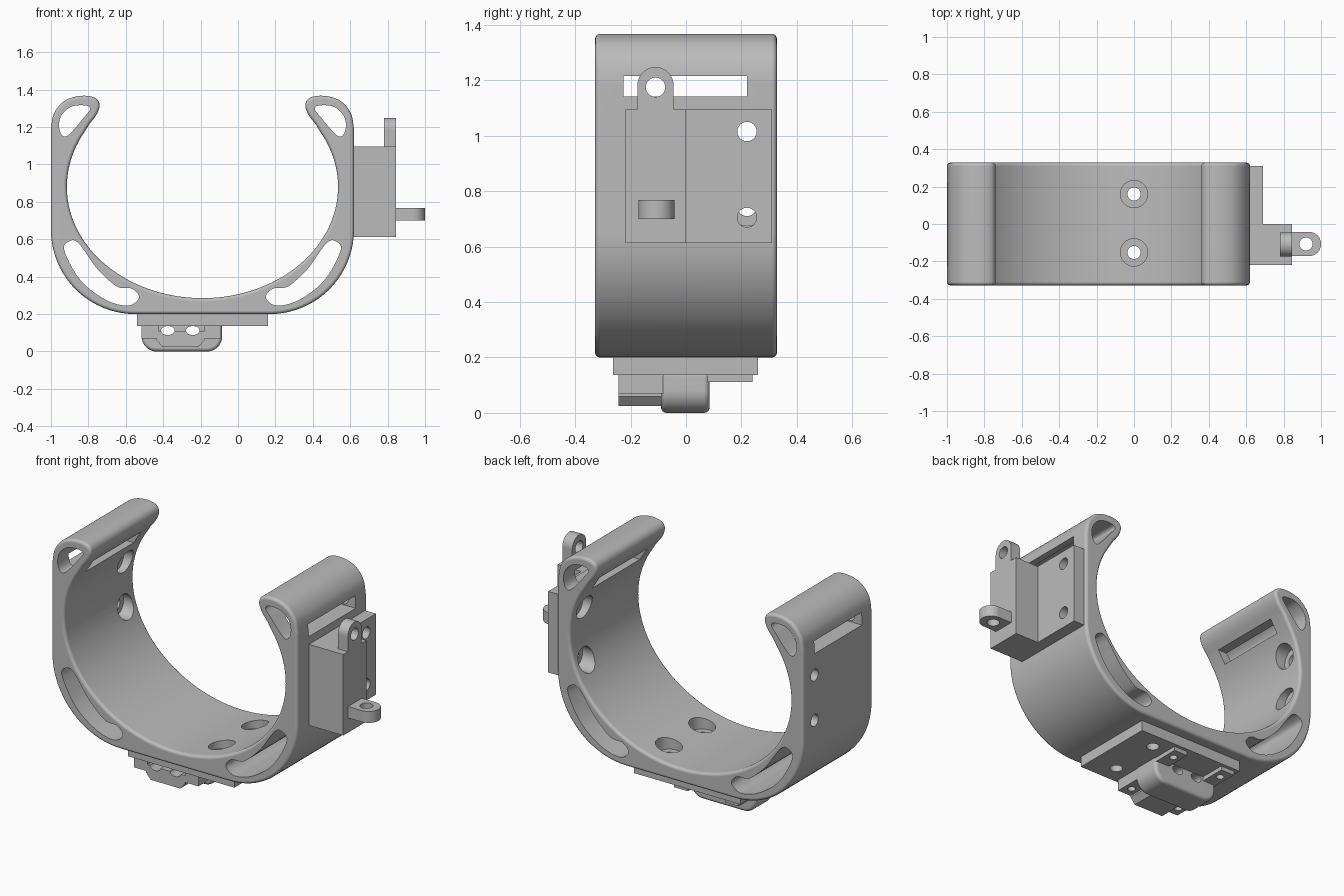
import bpy, bmesh
from math import sin, cos, pi, radians

old = bpy.data.objects.get("Cube")
if old:
    bpy.data.objects.remove(old, do_unlink=True)

grey = bpy.data.materials.new("plain grey")
grey.use_nodes = True
colour = (0.5, 0.5, 0.5, 1)
grey.diffuse_color = colour
grey.node_tree.nodes["Principled BSDF"].inputs["Base Color"].default_value = colour

MID = -0.19          # centre line of the cuff
DEPTH = 0.328        # half of the cuff width
HOLE = 0.035


def arc(cx, cz, rx, rz, start, end, n):
    angles = [radians(start + (end - start) * i / n) for i in range(n + 1)]
    return [(cx + rx * cos(a), cz + rz * sin(a)) for a in angles]


def circle(cx, cz, rx, rz=None, n=32):
    return arc(cx, cz, rx, rz or rx, 0, 360, n)[:-1]


def rect(a0, b0, a1, b1):
    return [(a0, b0), (a1, b0), (a1, b1), (a0, b1)]


def spline(p, closed=True, steps=6):
    """Smooth curve through the points."""
    n, out = len(p), []
    for i in range(n if closed else n - 1):
        if closed:
            q = [p[(i + k) % n] for k in (-1, 0, 1, 2)]
        else:
            q = [p[min(max(i + k, 0), n - 1)] for k in (-1, 0, 1, 2)]
        for s in range(steps):
            t = s / steps
            out.append(tuple(
                b + t * (c - a) / 2 + t * t * (a - 2.5 * b + 2 * c - d / 2)
                + t ** 3 * (1.5 * (b - c) + (d - a) / 2)
                for a, b, c, d in zip(*q)))
    return out


def run_modifier(ob, kind, **settings):
    mod = ob.modifiers.new(kind.title(), kind)
    for key, value in settings.items():
        setattr(mod, key, value)
    bpy.context.view_layer.objects.active = ob
    bpy.ops.object.modifier_apply(modifier=mod.name)


def prism(name, pts, lo, hi, axis="y", bevel=0):
    """Extrude an outline along an axis; outline takes the other two axes in order."""
    put = {"x": lambda a, b, t: (t, a, b),
           "y": lambda a, b, t: (a, t, b),
           "z": lambda a, b, t: (a, b, t)}[axis]
    bm = bmesh.new()
    ends = [[bm.verts.new(put(a, b, t)) for a, b in pts] for t in (lo, hi)]
    for end in ends:
        bm.faces.new(end)
    for i in range(len(pts)):
        j = (i + 1) % len(pts)
        bm.faces.new((ends[0][i], ends[0][j], ends[1][j], ends[1][i]))
    bmesh.ops.recalc_face_normals(bm, faces=bm.faces)
    mesh = bpy.data.meshes.new(name)
    bm.to_mesh(mesh)
    bm.free()
    mesh.materials.append(grey)
    ob = bpy.data.objects.new(name, mesh)
    bpy.context.collection.objects.link(ob)
    if bevel:
        run_modifier(ob, "BEVEL", width=bevel, segments=4, limit_method="ANGLE",
                     angle_limit=radians(50), use_clamp_overlap=False)
    return ob


def cut(ob, *prism_args):
    cutter = prism("cutter", *prism_args)
    cutter.hide_render = True
    bpy.context.view_layer.update()
    run_modifier(ob, "BOOLEAN", operation="DIFFERENCE", object=cutter, solver="EXACT")
    bpy.data.objects.remove(cutter, do_unlink=True)


def finish(ob, angle=32):
    bpy.ops.object.select_all(action="DESELECT")
    ob.select_set(True)
    bpy.context.view_layer.objects.active = ob
    bpy.ops.object.shade_smooth_by_angle(angle=radians(angle))
    mod = ob.modifiers.new("Weighted normals", "WEIGHTED_NORMAL")
    mod.keep_sharp = True


# Open cuff: half outline, mirrored about the centre line
half = arc(0, 0.88, 0.725, 0.595, -90, 30, 40)
half += spline([(0.605, 1.215), (0.567, 1.265), (0.55, 1.315), (0.568, 1.352),
                (0.62, 1.367), (0.69, 1.36), (0.75, 1.33), (0.795, 1.27),
                (0.81, 1.19)], closed=False)
half += [(0.81, 1.19)] + arc(0.36, 0.65, 0.45, 0.45, 0, -90, 20)
outline = [(MID + u, z) for u, z in half]
outline += [(MID - u, z) for u, z in reversed(half[1:])]
cuff = prism("cuff", outline, -DEPTH, DEPTH, "y", 0.018)

# Crescent openings in the corners and lips
crescent = spline([(0.703, 0.593), (0.74, 0.545), (0.655, 0.385), (0.521, 0.278),
                   (0.398, 0.245), (0.339, 0.288), (0.377, 0.336), (0.457, 0.347),
                   (0.559, 0.438), (0.628, 0.534), (0.666, 0.582)])
lip = spline([(0.767, 1.213), (0.751, 1.267), (0.698, 1.31), (0.623, 1.315),
              (0.601, 1.294), (0.634, 1.251), (0.687, 1.187), (0.73, 1.149),
              (0.757, 1.165)])
for side in (-1, 1):
    for shape in (crescent, lip):
        cut(cuff, [(MID + side * u, z) for u, z in shape], -1, 1, "y")

# Strap slots, then counterbored screw holes in the walls and floor
cut(cuff, rect(-0.225, 1.142, 0.22, 1.216), -1.2, 1.2, "x")
for side, heights in ((1, (1.015, 0.705)), (-1, (1.015, 0.745))):
    for z in heights:
        for r, reach in ((HOLE, 0.9), (0.07, 0.765)):
            lo, hi = sorted((MID + side * 0.4, MID + side * reach))
            cut(cuff, circle(0.22, z, r), lo, hi, "x")
FLOOR_HOLES = (-0.152, 0.16)
for y in FLOOR_HOLES:
    cut(cuff, circle(0, y, HOLE), 0.1, 0.5, "z")
    cut(cuff, circle(0, y, 0.073), 0.25, 0.5, "z")
finish(cuff)

# Side mount: thin flange, thick block and two eyelets
flange = prism("side_flange", rect(-0.01, 0.613, 0.31, 1.095), 0.61, 0.69, "x")
for z in (1.015, 0.705):
    cut(flange, circle(0.22, z, HOLE), 0.5, 0.8, "x")
finish(flange)
finish(prism("side_block", rect(-0.218, 0.613, 0, 1.095), 0.61, 0.845, "x"))

upright = arc(-0.11, 1.183, 0.065, 0.065, 0, 180, 20) + [(-0.175, 1.08), (-0.045, 1.08)]
eyelet = prism("upper_eyelet", upright, 0.78, 0.845, "x")
cut(eyelet, circle(-0.11, 1.175, HOLE), 0.7, 0.9, "x")
finish(eyelet)

outward = arc(0.935, -0.107, 0.065, 0.065, -90, 90, 20) + [(0.8, -0.042), (0.8, -0.172)]
eyelet = prism("outer_eyelet", outward, 0.70, 0.768, "z")
cut(eyelet, circle(0.92, -0.107, HOLE), 0.6, 0.9, "z")
finish(eyelet)

# Base plate
plate = prism("base_plate", rect(-0.54, -0.263, 0.16, 0.26), 0.137, 0.201, "z")
for y in FLOOR_HOLES:
    cut(plate, circle(0, y, HOLE), 0.1, 0.3, "z")
finish(plate)


# Rounded latch body and its front tongue, with two bores running through
def bore(ob):
    for x in (-0.375, -0.242):
        cut(ob, circle(x, 0.112, 0.036, 0.024), -0.4, 0.4, "y")
    finish(ob)


body = arc(-0.435, 0.08, 0.08, 0.08, 180, 270, 10)
body += arc(-0.165, 0.08, 0.08, 0.08, 270, 360, 10) + [(-0.085, 0.15), (-0.515, 0.15)]
bore(prism("latch_body", body, -0.09, 0.085, "y", 0.02))
tongue = [(-0.435, 0.11), (-0.435, 0.06), (-0.405, 0.025), (-0.21, 0.025),
          (-0.18, 0.06), (-0.18, 0.11)]
bore(prism("latch_tongue", tongue, -0.243, -0.08, "y"))

# Four drilled feet beside the latch
for name, y0, y1, low in (("front_foot", -0.243, -0.08, 0.07),
                          ("back_foot", 0.07, 0.24, 0.112)):
    for x in (-0.47, -0.135):
        foot = prism(name, rect(x - 0.045, y0, x + 0.045, y1), low, 0.139, "z")
        cut(foot, circle(x, (y0 + y1) / 2 + (0.02 if y0 > 0 else -0.02), 0.022), 0, 0.3, "z")
        finish(foot)
